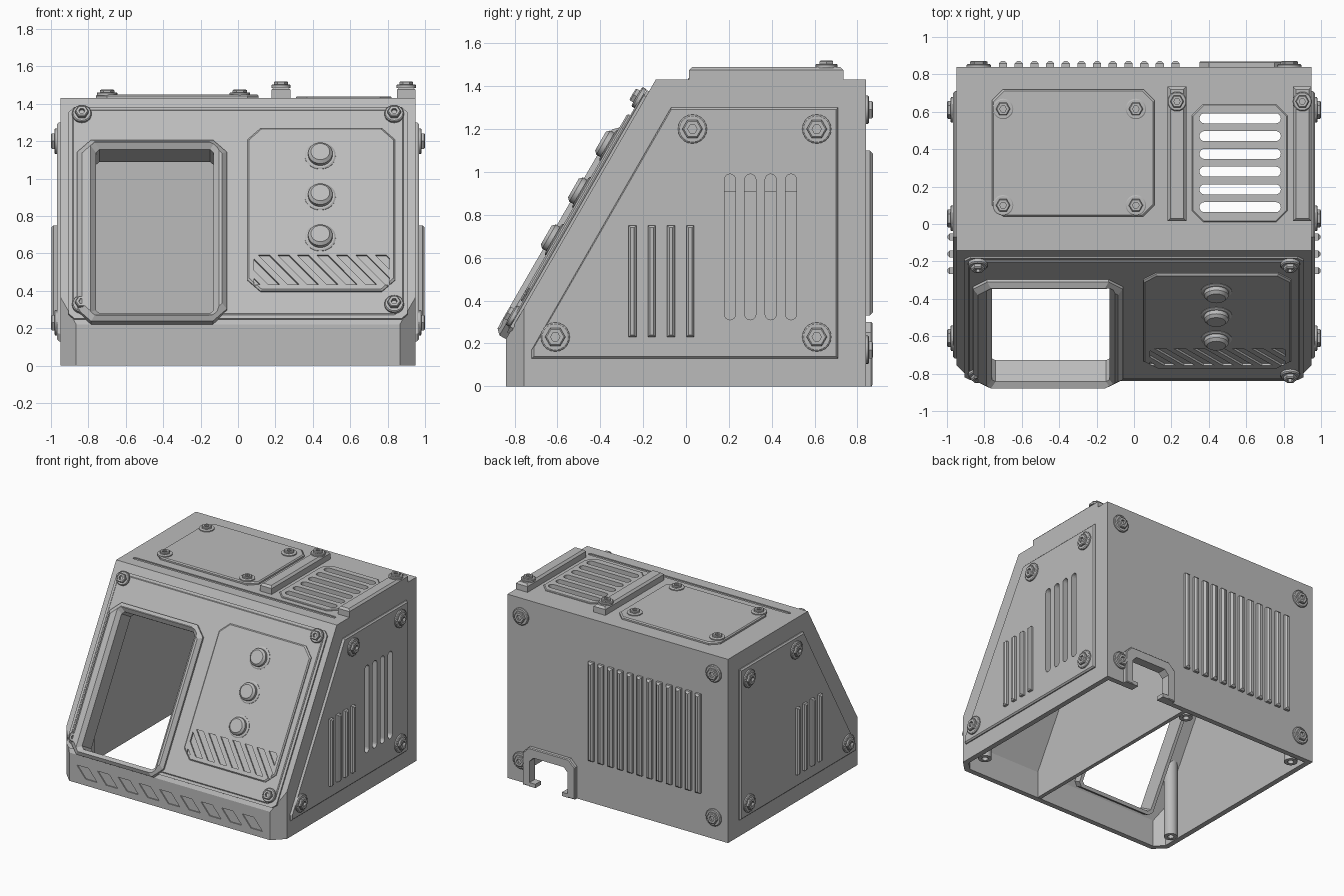
import bpy, bmesh, math
from mathutils import Matrix, Vector

old = bpy.data.objects.get("Cube")
if old:
    bpy.data.objects.remove(old)

grey = bpy.data.materials.new("mid grey")
grey.use_nodes = True
grey.diffuse_color = (0.5, 0.5, 0.5, 1)
grey.node_tree.nodes["Principled BSDF"].inputs["Base Color"].default_value = (0.5, 0.5, 0.5, 1)


def frame(origin, u, v, n):
    m = Matrix((u, v, n)).transposed().to_4x4()
    m.translation = origin
    return m


# Working planes: u, v across each face, n outward
X, Y, Z = Vector((1, 0, 0)), Vector((0, 1, 0)), Vector((0, 0, 1))
UP = Vector((0, 0.5, 0.866))
OUT = Vector((0, -0.866, 0.5))
FOOT = Vector((0, -0.84, 0.22))
SLOPE = frame(FOOT, X, UP, OUT)
FRONT = frame((0, -0.84, 0), X, Z, -Y)
BACK = frame((0, 0.84, 0), X, Z, Y)
RIGHT = frame((0.95, 0, 0), Y, Z, X)
LEFT = frame((-0.95, 0, 0), Y, Z, -X)
TOP = frame((0, 0, 1.43), X, Y, Z)
FLOOR = frame((0, 0, 0), X, Y, Z)


def finish(bm, name, mat=None):
    if mat:
        bm.transform(mat)
    bmesh.ops.recalc_face_normals(bm, faces=bm.faces)
    me = bpy.data.meshes.new(name)
    bm.to_mesh(me)
    bm.free()
    me.materials.append(grey)
    ob = bpy.data.objects.new(name, me)
    bpy.context.scene.collection.objects.link(ob)
    return ob


def trim(bm, co, no):
    geom = bm.verts[:] + bm.edges[:] + bm.faces[:]
    bmesh.ops.bisect_plane(bm, geom=geom, plane_co=co, plane_no=no, clear_outer=True)
    bmesh.ops.holes_fill(bm, edges=[e for e in bm.edges if e.is_boundary])


def add_slab(bm, pts, n0, n1, inset=0):
    """Extruded outline whose outer end is drawn in by the inset."""
    us, vs = [p[0] for p in pts], [p[1] for p in pts]
    cu, cv = (min(us) + max(us)) / 2, (min(vs) + max(vs)) / 2
    ku, kv = 1 - inset / (max(us) - cu), 1 - inset / (max(vs) - cv)
    step = n1 - min(abs(inset), n1 - n0) if inset else n1
    rings = [[bm.verts.new((u, v, n0)) for u, v in pts]]
    if inset and step > n0 + 1e-5:
        rings.append([bm.verts.new((u, v, step)) for u, v in pts])
    rings.append([bm.verts.new((cu + (u - cu) * ku, cv + (v - cv) * kv, n1)) for u, v in pts])
    bm.faces.new(rings[0])
    bm.faces.new(rings[-1])
    for a, b in zip(rings, rings[1:]):
        for i in range(len(pts)):
            j = (i + 1) % len(pts)
            bm.faces.new((a[i], a[j], b[j], b[i]))


def slabs(name, outlines, mat, n0, n1, inset=0, clip=()):
    bm = bmesh.new()
    for pts in outlines:
        add_slab(bm, pts, n0, n1, inset)
    for co, no in clip:
        trim(bm, co, no)
    return finish(bm, name, mat)


def rect(u0, u1, v0, v1, c=0):
    if not c:
        return [(u0, v0), (u1, v0), (u1, v1), (u0, v1)]
    return [(u0 + c, v0), (u1 - c, v0), (u1, v0 + c), (u1, v1 - c),
            (u1 - c, v1), (u0 + c, v1), (u0, v1 - c), (u0, v0 + c)]


def stadium(u0, u1, v0, v1):
    r = min(u1 - u0, v1 - v0) / 2
    pts = []
    for cu, cv, start in ((u1 - r, v1 - r, 0), (u0 + r, v1 - r, 1), (u0 + r, v0 + r, 2), (u1 - r, v0 + r, 3)):
        for k in range(5):
            a = (start + k / 4) * math.pi / 2
            p = (cu + r * math.cos(a), cv + r * math.sin(a))
            if not pts or math.dist(p, pts[-1]) > 1e-4:
                pts.append(p)
    if math.dist(pts[0], pts[-1]) < 1e-4:
        pts.pop()
    return pts


def lathe(name, rings, sides, mat, u, v, clip=()):
    bm = bmesh.new()
    loops = []
    for r, n in rings:
        loops.append([bm.verts.new((u + r * math.cos(i * math.tau / sides),
                                    v + r * math.sin(i * math.tau / sides), n)) for i in range(sides)])
    bm.faces.new(loops[0])
    bm.faces.new(loops[-1])
    for a, b in zip(loops, loops[1:]):
        for i in range(sides):
            j = (i + 1) % sides
            bm.faces.new((a[i], a[j], b[j], b[i]))
    for co, no in clip:
        trim(bm, co, no)
    return finish(bm, name, mat)


def cut(target, cutter):
    mod = target.modifiers.new("cut", "BOOLEAN")
    mod.operation, mod.solver, mod.object = "DIFFERENCE", "EXACT", cutter
    dg = bpy.context.evaluated_depsgraph_get()
    me = bpy.data.meshes.new_from_object(target.evaluated_get(dg))
    target.modifiers.clear()
    target.data = me


def drop(*cutters):
    for c in cutters:
        bpy.data.objects.remove(c)


def bolt(name, mat, u, v, n, r=0.065, h=0.036):
    lathe(name + "_washer", [(r, n - 0.005), (r, n + h * 0.3), (r * 0.9, n + h * 0.45)], 20, mat, u, v)
    lathe(name + "_head", [(r * 0.7, n), (r * 0.7, n + h * 0.85), (r * 0.6, n + h),
                           (r * 0.32, n + h), (r * 0.32, n + h * 0.5)], 6, mat, u, v)


def shell(name, t, floor):
    """Wedge-fronted case solid, shrunk by t."""
    bm = bmesh.new()
    add_slab(bm, rect(t - 0.95, 0.95 - t, t - 0.84, 0.84 - t), floor, 1.43 - t)
    trim(bm, FOOT - OUT * t, OUT)
    for s in (-1, 1):
        no = Vector((s, -1, 0)).normalized()
        trim(bm, Vector((s * 0.865, -0.84, 0)) - no * t, no)
    return finish(bm, name)


# Hollow case with an open bottom
case = shell("case", 0, 0)
hollow = shell("hollow", 0.04, -0.1)
cut(case, hollow)
drop(hollow)

# Bezel, window frame and control panel on the sloped face
bezel = slabs("front_bezel", [rect(-0.905, 0.905, 0.03, 1.335, 0.03)], SLOPE, -0.005, 0.012)
inner_bezel = slabs("front_bezel_step", [rect(-0.885, 0.885, 0.05, 1.315, 0.05)], SLOPE, 0, 0.02, 0.006)
window_frame = slabs("window_frame", [rect(-0.86, -0.06, 0, 1.12, 0.075)], SLOPE, -0.005, 0.06, 0.025)
liner = slabs("window_liner", [rect(-0.785, -0.105, 0.025, 1.085, 0.03)], SLOPE, -0.1, 0.03)
hole = slabs("window_hole", [rect(-0.76, -0.13, 0.05, 1.062, 0.02)], SLOPE, -0.2, 0.1)
flare = slabs("window_flare", [rect(-0.76, -0.13, 0.05, 1.062, 0.02)], SLOPE, 0.032, 0.063, -0.031)
for part in (case, bezel, inner_bezel, window_frame, liner):
    cut(part, hole)
cut(window_frame, flare)
drop(hole, flare)

panel = slabs("control_panel", [rect(0.05, 0.84, 0.19, 1.195, 0.07)], SLOPE, 0.01, 0.035, 0.008)
hatch = slabs("hatch", [[(u, 0.41), (u + 0.06, 0.41), (u + 0.22, 0.225), (u + 0.16, 0.225)]
                        for u in [-0.1 + 0.104 * i for i in range(9)]], SLOPE, 0.022, 0.06,
              clip=[((0.085, 0, 0), (-1, 0, 0)), ((0.81, 0, 0), (1, 0, 0))])
cut(panel, hatch)
drop(hatch)
for i in range(3):
    v = 0.515 + 0.253 * i
    lathe("button_ring", [(0.083, 0.03), (0.083, 0.038), (0.075, 0.043)], 32, SLOPE, 0.44, v)
    lathe("button", [(0.065, 0.03), (0.065, 0.065), (0.05, 0.08)], 32, SLOPE, 0.44, v)
for u in (-0.835, 0.835):
    for v in (0.11, 1.285):
        bolt("bezel_bolt", SLOPE, u, v, 0.02, 0.052, 0.04)

# Slanted marks on the front skirt and the groove across the top
marks = slabs("marks", [[(u, 0.14), (u + 0.1, 0.14), (u + 0.175, 0.05), (u + 0.075, 0.05)]
                        for u in [-0.8 + 0.178 * i for i in range(9)]], FRONT, -0.008, 0.02)
groove = slabs("groove", [stadium(-0.87, 0.87, -0.055, -0.03)], TOP, -0.008, 0.02)
cut(case, marks)
cut(case, groove)
drop(marks, groove)

# Side panels with fins and bolts; the right one also has tall slots
outline = [(-0.72, 0.13), (0.71, 0.13), (0.71, 1.3), (-0.07, 1.3), (-0.68, 0.24), (-0.72, 0.17)]
for side, mat in (("right", RIGHT), ("left", LEFT)):
    plate = slabs(side + "_side_panel", [outline], mat, -0.005, 0.018, 0.01)
    if side == "right":
        slots = slabs("slots", [stadium(y - 0.026, y + 0.026, 0.31, 0.99)
                                for y in (0.205, 0.3, 0.395, 0.49)], mat, -0.1, 0.1)
        cut(case, slots)
        cut(plate, slots)
        drop(slots)
    slabs(side + "_fins", [rect(y - 0.018, y + 0.018, 0.23, 0.75)
                           for y in (-0.25, -0.16, -0.07, 0.02)], mat, 0.01, 0.046, 0.01)
    for u, v in ((0.03, 1.2), (0.61, 1.2), (-0.61, 0.23), (0.61, 0.23)):
        bolt(side + "_side_bolt", mat, u, v, 0.018, 0.068, 0.032)

# Roof: service plate, slotted grille and two rails
slabs("service_plate", [rect(-0.76, 0.11, 0.04, 0.72, 0.06)], TOP, -0.005, 0.02, 0.008)
for u in (-0.7, 0.01):
    for v in (0.1, 0.615):
        bolt("service_bolt", TOP, u, v, 0.02, 0.055, 0.025)
grille = slabs("grille_plate", [rect(0.31, 0.82, 0.01, 0.64, 0.06)], TOP, -0.005, 0.01, 0.005)
vents = slabs("vents", [stadium(0.35, 0.785, y - 0.027, y + 0.027)
                        for y in [0.09 + 0.095 * i for i in range(6)]], TOP, -0.1, 0.1)
cut(case, vents)
cut(grille, vents)
drop(vents)
for u in (0.23, 0.9):
    slabs("roof_rail", [rect(u - 0.05, u + 0.05, 0.015, 0.735)], TOP, -0.005, 0.06, 0.015)
    bolt("rail_bolt", TOP, u, 0.655, 0.06, 0.052, 0.03)

# Back: ribs, bolts and cable opening with a surround
slabs("back_ribs", [rect(u - 0.022, u + 0.022, 0.33, 1.1)
                    for u in [-0.7 + 0.0838 * i for i in range(12)]], BACK, -0.005, 0.032, 0.014)
for u in (-0.83, 0.83):
    for v in (0.17, 1.29):
        bolt("back_bolt", BACK, u, v, 0, 0.066, 0.032)
surround = slabs("cable_surround", [[(0.35, 0), (0.8, 0), (0.8, 0.25), (0.75, 0.3), (0.4, 0.3), (0.35, 0.25)]],
                 BACK, -0.04, 0.03, 0.006)
opening = slabs("opening", [rect(0.41, 0.74, -0.2, 0.23, 0.035)], BACK, -0.1, 0.1)
cut(case, opening)
cut(surround, opening)
drop(opening)
slabs("cable_lips", [rect(0.4, 0.46, 0, 0.03), rect(0.69, 0.75, 0, 0.03)], BACK, -0.04, 0.028)

# Inside: divider wall and screw posts
bm = bmesh.new()
add_slab(bm, rect(0.19, 0.22, -0.81, 0.81), 0.002, 0.91)
trim(bm, FOOT - OUT * 0.03, OUT)
finish(bm, "divider")
for u, v in ((-0.86, -0.62), (0.86, -0.62), (-0.83, 0.74), (0.14, 0.74)):
    lathe("screw_post", [(0.048, 1.4), (0.048, 0.001), (0.022, 0.001), (0.022, 0.08)], 24, FLOOR, u, v,
          clip=[(FOOT - OUT * 0.02, OUT)])

# Smooth only the round parts
bpy.ops.object.select_all(action="DESELECT")
for ob in bpy.context.scene.objects:
    if ob.name.startswith(("button", "screw_post")) or "washer" in ob.name:
        ob.select_set(True)
        bpy.context.view_layer.objects.active = ob
bpy.ops.object.shade_smooth_by_angle(angle=math.radians(30))
